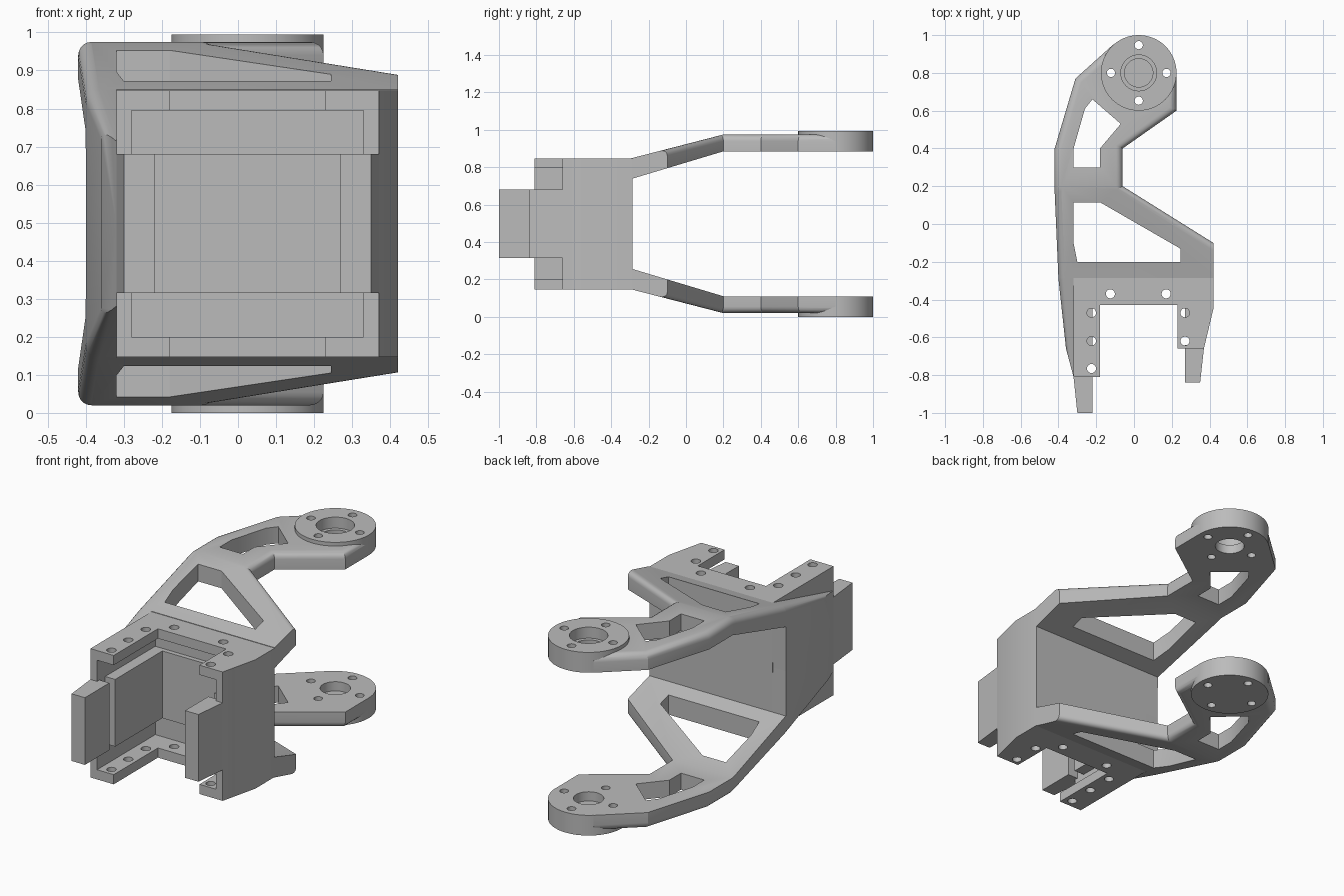
import bpy, bmesh, math
from mathutils import Vector

if "Cube" in bpy.data.objects:
    bpy.data.objects.remove(bpy.data.objects["Cube"])

MID = 0.4975                      # height of the mirror plane
DISC = (0.025, 0.8)               # pivot centre

grey = bpy.data.materials.new("plain_grey")
grey.use_nodes = True
colour = (0.5, 0.5, 0.5, 1)
grey.diffuse_color = colour
grey.node_tree.nodes["Principled BSDF"].inputs["Base Color"].default_value = colour


def make_object(name, bm):
    bmesh.ops.recalc_face_normals(bm, faces=bm.faces)
    bmesh.ops.translate(bm, verts=bm.verts, vec=(0, 0, -MID))
    mesh = bpy.data.meshes.new(name)
    bm.to_mesh(mesh)
    bm.free()
    mesh.materials.append(grey)
    ob = bpy.data.objects.new(name, mesh)
    ob.location.z = MID
    bpy.context.collection.objects.link(ob)
    return ob


def prism_bm(points, z0, z1):
    bm = bmesh.new()
    face = bm.faces.new([bm.verts.new((x, y, z0)) for x, y in points])
    top = bmesh.ops.extrude_face_region(bm, geom=[face])["geom"]
    bmesh.ops.translate(bm, verts=[g for g in top if isinstance(g, bmesh.types.BMVert)],
                        vec=(0, 0, z1 - z0))
    bmesh.ops.recalc_face_normals(bm, faces=bm.faces)
    return bm


def prism(name, points, z0, z1):
    return make_object(name, prism_bm(points, z0, z1))


def rect(x0, x1, y0, y1):
    return [(x0, y0), (x1, y0), (x1, y1), (x0, y1)]


def circle(centre, r, n):
    return [(centre[0] + r * math.cos(2 * math.pi * i / n),
             centre[1] + r * math.sin(2 * math.pi * i / n)) for i in range(n)]


def finish(ob, cutters=(), mirror=False):
    """Cut, mirror to the lower half, apply and shade."""
    for c in cutters:
        c.hide_render = True
        mod = ob.modifiers.new("cut", 'BOOLEAN')
        mod.operation, mod.solver, mod.object = 'DIFFERENCE', 'EXACT', c
    if mirror:
        mod = ob.modifiers.new("mirror", 'MIRROR')
        mod.use_axis = (False, False, True)
    bpy.ops.object.select_all(action='DESELECT')
    ob.select_set(True)
    bpy.context.view_layer.objects.active = ob
    bpy.ops.object.convert(target='MESH')
    bpy.ops.object.shade_smooth_by_angle(angle=math.radians(25))
    for c in cutters:
        bpy.data.objects.remove(c)


# Fork arms: rounded outline, sloping down to the housing, with side web
TOP, BOTTOM, BEND, REAR = 0.975, 0.885, 0.2, -0.285
outline = [(-0.11, 0.95), (-0.31, 0.77), (-0.42, 0.4), (-0.42, 0.17), (-0.4, -0.29),
           (-0.36, -0.66), (-0.32, -0.81), (-0.32, REAR), (0.42, REAR), (0.42, -0.1),
           (-0.06, 0.2), (-0.06, 0.4), (0.225, 0.6), (0.225, 0.8)]
bm = prism_bm(outline, BOTTOM, TOP)


def is_rounded(e):
    a, b = (v.co for v in e.verts)
    if min(a.z, b.z) < TOP - 0.001:
        return False
    straight = abs(a.x - b.x) < 0.001 and (a.x > 0.4 or abs(a.x + 0.32) < 0.001)
    housing_side = abs(a.y - REAR) < 0.001 and abs(b.y - REAR) < 0.001
    return not (straight or housing_side or min(a.y, b.y) < -0.8)


bmesh.ops.bevel(bm, geom=[e for e in bm.edges if is_rounded(e)], offset=0.035,
                segments=5, profile=0.5, affect='EDGES', clamp_overlap=False)
for y in (BEND, REAR, REAR - 0.003):
    bmesh.ops.bisect_plane(bm, geom=bm.verts[:] + bm.edges[:] + bm.faces[:],
                           plane_co=(0, y, 0), plane_no=(0, 1, 0))
for v in bm.verts:
    drop = min(0, v.co.y - BEND)
    if v.co.z > BOTTOM + 0.001:
        v.co.z += drop * 0.258
    elif v.co.y < REAR - 0.002:
        v.co.z = MID
    else:
        v.co.z += drop * 0.3
arm = make_object("fork_arms", bm)
upper_window = [(-0.32, 0.3), (-0.32, 0.4), (-0.26, 0.61), (-0.22, 0.66),
                (-0.07, 0.53), (-0.18, 0.4), (-0.18, 0.3)]
lower_window = [(-0.3, -0.2), (-0.32, -0.1), (-0.32, 0.115),
                (-0.18, 0.115), (0.245, -0.13), (0.245, -0.2)]
finish(arm, [prism("window_cutter", upper_window, 0.6, 1.1),
             prism("window_cutter", lower_window, 0.6, 1.1),
             prism("pivot_cutter", circle(DISC, 0.199, 64), 0.8, 1.1)], mirror=True)

# Pivot discs: stepped through hole above, blind hole below
for name, z0, z1, bores in (
        ("upper_pivot_disc", 0.885, 0.995, ((0.095, 0.935, 1.1), (0.075, 0.8, 1.1))),
        ("lower_pivot_disc", 0.0, 0.11, ((0.075, 0.06, 0.2),))):
    disc = prism(name, circle(DISC, 0.2, 64), z0, z1)
    cutters = [prism("bore_cutter", circle(DISC, r, 40), a, b) for r, a, b in bores]
    for centre in circle(DISC, 0.147, 4):
        cutters.append(prism("bolt_cutter", circle(centre, 0.022, 20), z0 - 0.1, z1 + 0.1))
    finish(disc, cutters)

# Housing: open-fronted shell with notched flanges and bolt holes
shell = [(-0.32, REAR), (-0.32, -0.81), (-0.18, -0.81), (-0.18, -0.43), (0.23, -0.43),
         (0.23, -0.66), (0.37, -0.66), (0.42, -0.45), (0.42, REAR)]
housing = prism("housing", shell, 0.1475, 0.8475)
bolts = [(-0.225, -0.47), (-0.225, -0.62), (-0.225, -0.765), (0.27, -0.47),
         (0.27, -0.62), (-0.125, -0.37), (0.17, -0.37)]
cutters = [prism("cavity_cutter", rect(-0.28, 0.33, -1.1, -0.31), 0.2, 0.795)]
cutters += [prism("bolt_cutter", circle(b, 0.024, 20), 0, 1) for b in bolts]
finish(housing, cutters)

# Inner liner and front tabs, all the same height
inner = {
    "liner_right": rect(-0.3, -0.22, -0.74, -0.3),
    "liner_left": rect(0.27, 0.35, -0.59, -0.3),
    "liner_back": rect(-0.22, 0.27, -0.335, -0.3),
    "long_tab": [(-0.3, -1), (-0.22, -1), (-0.22, -0.79), (-0.3, -0.79), (-0.32, -0.81)],
    "short_tab": [(0.27, -0.84), (0.35, -0.84), (0.37, -0.66), (0.35, -0.64), (0.27, -0.64)],
}
for name, points in inner.items():
    finish(prism(name, points, 0.315, 0.68))
